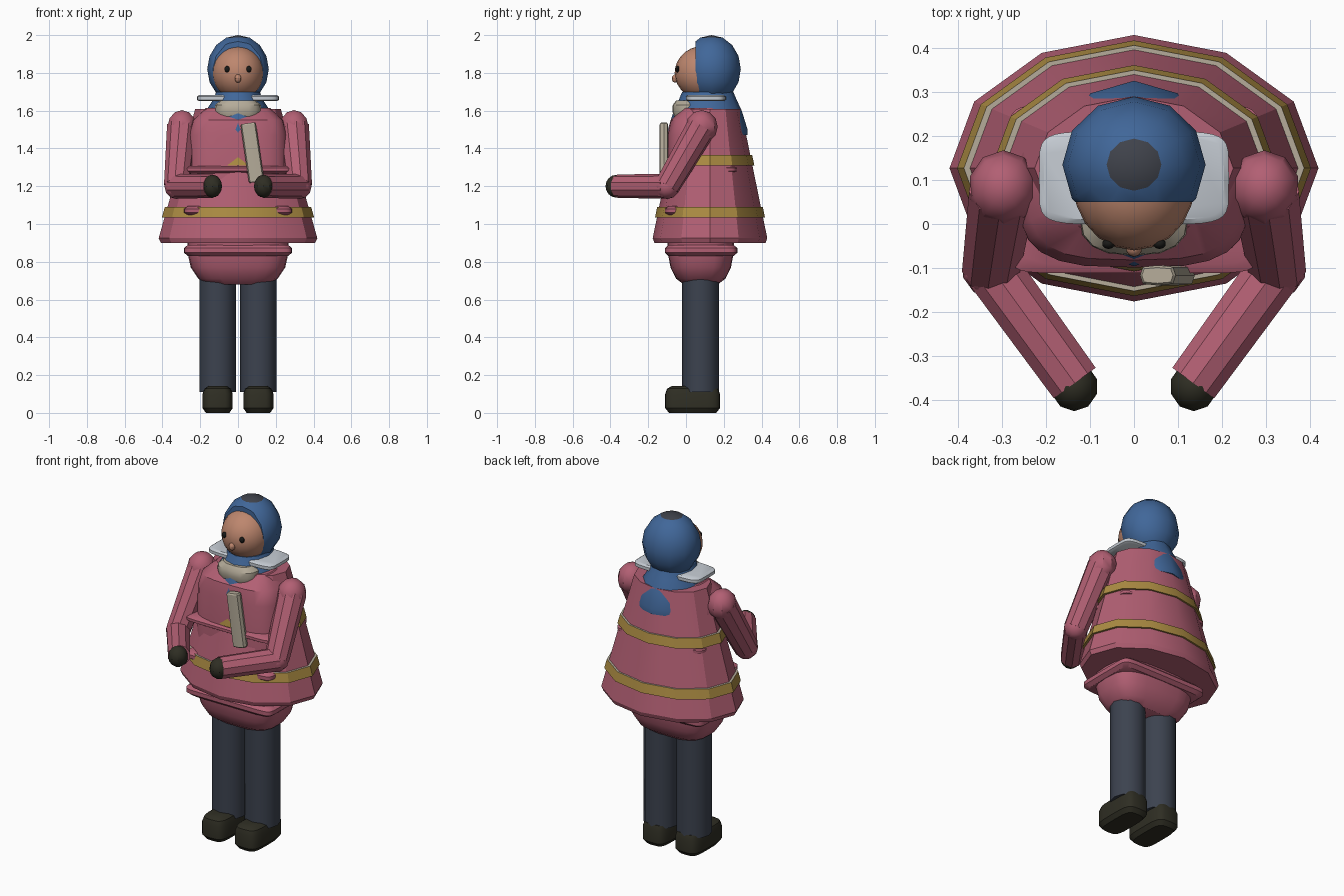
import bpy, bmesh, math
from mathutils import Vector, Matrix

if "Cube" in bpy.data.objects:
    bpy.data.objects.remove(bpy.data.objects["Cube"])

COLOURS = {
    "pink": (.445, .115, .172), "blue": (.052, .135, .32), "skin": (.51, .24, .155),
    "gold": (.41, .26, .055), "beige": (.46, .41, .32), "trouser_grey": (.045, .055, .078),
    "dark_olive": (.028, .027, .017), "cap_grey": (.05, .055, .07),
    "silver": (.55, .59, .64), "black": (.01, .01, .009)}
MATS = {}
for key, rgb in COLOURS.items():
    MATS[key] = bpy.data.materials.new(key)
    MATS[key].diffuse_color = (*rgb, 1)


def finish(name, bm, *mats, angle=35):
    bmesh.ops.recalc_face_normals(bm, faces=bm.faces)
    me = bpy.data.meshes.new(name)
    bm.to_mesh(me)
    bm.free()
    for m in mats:
        me.materials.append(MATS[m])
    me.shade_smooth()
    me.set_sharp_from_angle(angle=math.radians(angle))
    ob = bpy.data.objects.new(name, me)
    bpy.context.collection.objects.link(ob)
    return ob


def loft(sections, n=12, power=2, cx=0, cy=0):
    """Stack of (z, rx, ry) superellipse sections, capped at both ends."""
    bm = bmesh.new()
    rings = []
    for z, rx, ry in sections:
        ring = []
        for i in range(n):
            a = 2 * math.pi * i / n
            c, s = math.cos(a), math.sin(a)
            x = math.copysign(abs(c) ** (2 / power), c)
            y = math.copysign(abs(s) ** (2 / power), s)
            ring.append(bm.verts.new((cx + rx * x, cy + ry * y, z)))
        rings.append(ring)
    for lo, hi in zip(rings, rings[1:]):
        for i in range(n):
            j = (i + 1) % n
            bm.faces.new((lo[i], lo[j], hi[j], hi[i]))
    bm.faces.new(rings[0][::-1])
    bm.faces.new(rings[-1])
    return bm


def ball(centre, radii, seg=12, rings=8):
    bm = bmesh.new()
    m = Matrix.Translation(centre) @ Matrix.Diagonal((*radii, 1))
    bmesh.ops.create_uvsphere(bm, u_segments=seg, v_segments=rings, radius=1, matrix=m)
    return bm


def tube(a, b, r1, r2, seg=12):
    a, b = Vector(a), Vector(b)
    bm = bmesh.new()
    rot = (b - a).to_track_quat('Z', 'Y').to_matrix().to_4x4()
    bmesh.ops.create_cone(bm, cap_ends=True, segments=seg, radius1=r1, radius2=r2,
                          depth=(b - a).length, matrix=Matrix.Translation((a + b) / 2) @ rot)
    return bm


# Flared coat, a twelve-sided bell
RATIO = .722


def coat_radius(z):
    return .42 - (z - .925) * .283


coat = [(.90, .408)] + [(z, coat_radius(z)) for z in (.925, 1.15, 1.4, 1.61)]
finish("flared_coat", loft([(z, r, r * RATIO) for z, r in coat], cy=.127), "pink", angle=25)

# Gold bands around the coat with pale top rims
for label, z0, z1 in (("lower", 1.035, 1.09), ("upper", 1.31, 1.365)):
    secs = [(z, coat_radius(z) + .014, (coat_radius(z) + .014) * RATIO) for z in (z0, z1)]
    bm = loft(secs, cy=.127)
    bm.normal_update()
    for f in bm.faces:
        f.material_index = 1 if f.normal.z > .9 else 0
    finish(label + "_coat_band", bm, "gold", "beige", angle=25)

# Inner padded torso and hips
finish("torso", loft([(.68, .16, .09), (.71, .21, .13), (.77, .25, .16), (.85, .268, .175),
                      (1.47, .262, .177), (1.55, .24, .16), (1.615, .17, .09)],
                     n=24, power=3.2, cy=.078), "pink")

# Rectangular padded seams, partly breaking through the coat
for label, z, h in (("hip", .86, .03), ("waist", 1.07, .026), ("chest", 1.288, .02)):
    finish(label + "_seam", loft([(z - h, .265, .172), (z - h * .4, .286, .192),
                                  (z + h * .4, .286, .192), (z + h, .265, .172)],
                                 n=32, power=11, cy=.08), "pink")

# Paired limbs
for side, s in (("left", 1), ("right", -1)):
    finish(side + "_leg", loft([(.11, .097, .097), (.74, .097, .097)], n=12,
                               cx=s * .108, cy=.077), "trouser_grey")
    finish(side + "_shoe", loft([(0, .062, .125), (.025, .08, .145), (.1, .08, .145),
                                 (.128, .07, .135), (.142, .05, .11)],
                                n=24, power=4, cx=s * .108, cy=.035), "dark_olive")
    shoulder, elbow, wrist = (s * .297, .083, 1.515), (s * .325, -.1, 1.2), (s * .135, -.362, 1.2)
    finish(side + "_shoulder", ball(shoulder, (.08, .085, .088), 10, 6), "pink")
    finish(side + "_upper_arm", tube(shoulder, elbow, .08, .068, 10), "pink")
    finish(side + "_elbow", ball(elbow, (.068, .068, .068), 10, 6), "pink")
    finish(side + "_forearm", tube(elbow, wrist, .066, .062, 10), "pink")
    finish(side + "_glove", ball((s * .136, -.37, 1.2), (.054, .056, .06), 10, 8), "dark_olive")
    finish(side + "_eye", ball((s * .058, -.045, 1.82), (.015, .012, .017), 10, 8), "black")

# Head and nose
finish("head", ball((0, .09, 1.80), (.138, .15, .142), 20, 14), "skin")
finish("nose", ball((0, -.057, 1.77), (.018, .018, .022), 10, 8), "skin")

# Hood, cut open for the face, with a grey crown
bm = ball((0, .135, 1.82), (.163, .155, .18), 12, 8)
bmesh.ops.bisect_plane(bm, geom=bm.verts[:] + bm.edges[:] + bm.faces[:],
                       plane_co=(0, .05, 1.82), plane_no=(0, -1, .0), clear_outer=True)
bmesh.ops.holes_fill(bm, edges=[e for e in bm.edges if e.is_boundary])
for f in bm.faces:
    f.material_index = 1 if f.calc_center_median().z > 1.985 else 0
finish("hood", bm, "blue", "cap_grey")

# Hood cape spreading under the collar
finish("hood_cape", loft([(1.47, .195, .211), (1.50, .197, .211), (1.60, .17, .18),
                          (1.66, .13, .152), (1.70, .115, .135)], cy=.115), "blue")

# Beige neck scarf
finish("neck_scarf", loft([(1.53, .085, .06), (1.55, .11, .08), (1.6, .125, .09),
                           (1.63, .122, .088), (1.655, .09, .07)],
                          n=16, power=2.6, cy=.018), "beige")

# Flat silver collar plate with rounded corners
finish("collar_plate", loft([(1.65, .205, .095), (1.657, .216, .106), (1.675, .216, .106),
                             (1.683, .205, .095)], n=32, power=6, cy=.105), "silver")

# Slanted board on the chest with chamfered edges
bm = loft([(-.157, .036, .018), (-.15, .041, .023), (.15, .041, .023), (.157, .036, .018)],
          n=8, power=4)
bm.transform(Matrix.Translation((.076, -.117, 1.378)) @ Matrix.Rotation(-.145, 4, 'Y'))
finish("chest_board", bm, "beige", angle=20)

for m in bpy.data.materials:
    if m.users and not m.is_grease_pencil:
        m.use_nodes = True
        m.node_tree.nodes["Principled BSDF"].inputs["Base Color"].default_value = m.diffuse_color
